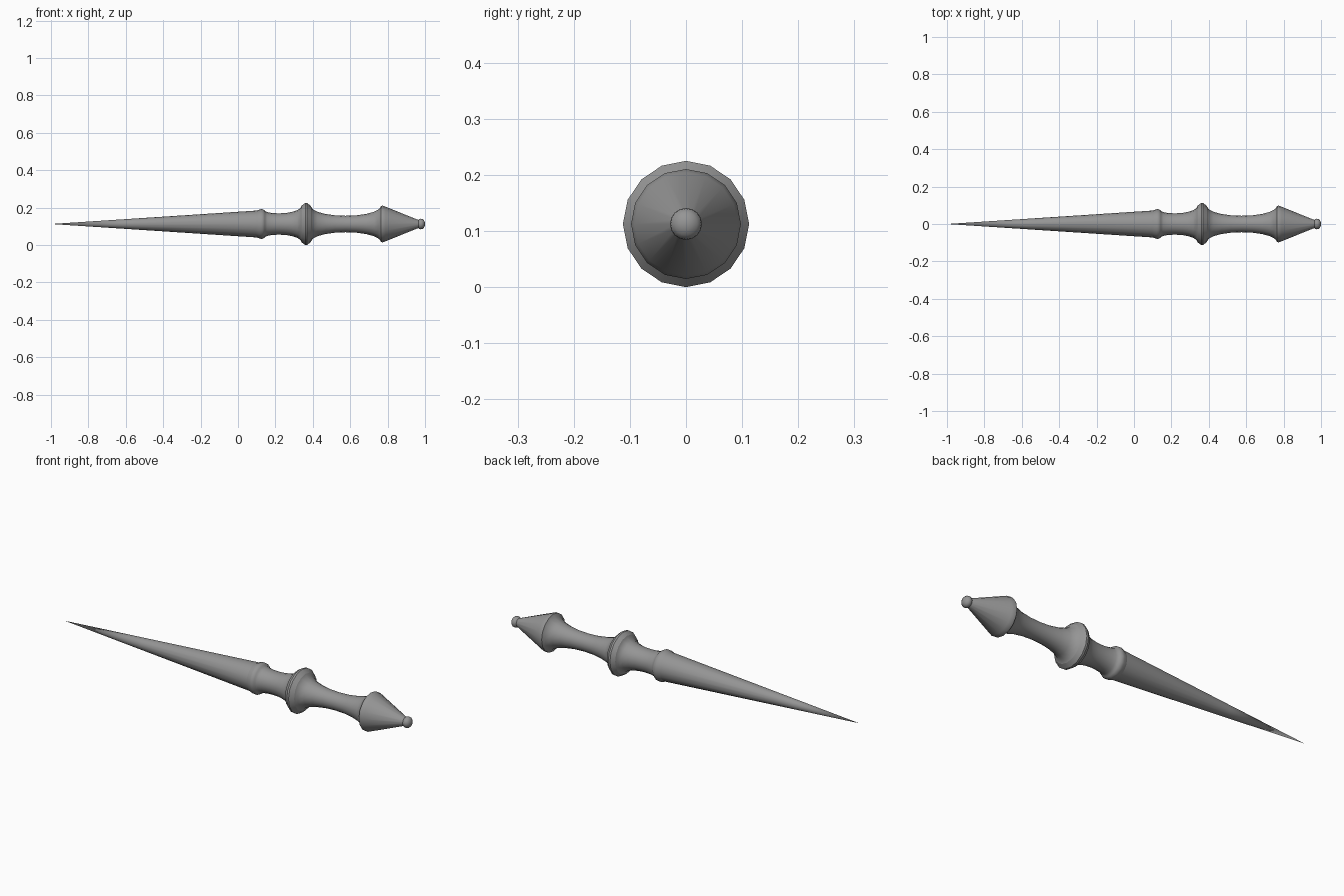
import bpy
import bmesh
from math import cos, sin, pi, radians

SIDES = 16
AXIS_Z = 0.1125

if "Cube" in bpy.data.objects:
    bpy.data.objects.remove(bpy.data.objects["Cube"], do_unlink=True)

grey = bpy.data.materials.new("dark_grey")
grey.use_nodes = True
colour = (0.3, 0.3, 0.3, 1)
grey.diffuse_color = colour
grey.node_tree.nodes["Principled BSDF"].inputs["Base Color"].default_value = colour


def hollow(start, middle, end, steps=5):
    """Concave neck: two quarter sweeps down to the waist and back up."""
    points = []
    for a, b, flip in ((start, middle, False), (middle, end, True)):
        for i in range(steps + 1):
            t = i / steps * pi / 2
            # sweep steep at the outer rim and level at the waist
            fx, fr = (sin(t), 1 - cos(t)) if flip else (1 - cos(t), sin(t))
            points.append((a[0] + (b[0] - a[0]) * fx, a[1] + (b[1] - a[1]) * fr))
    return points[:steps] + points[steps + 1:]


def lathe(name, profile):
    """Turn (x, radius) points about the long axis; zero radius makes a tip."""
    bm = bmesh.new()
    rings = []
    for x, r in profile:
        count = SIDES if r > 0 else 1
        rings.append([bm.verts.new((x, r * sin(2 * pi * i / SIDES),
                                    AXIS_Z + r * cos(2 * pi * i / SIDES)))
                      for i in range(count)])
    for a, b in zip(rings, rings[1:]):
        for i in range(SIDES):
            j = (i + 1) % SIDES
            corners = [a[i % len(a)], a[j % len(a)], b[j % len(b)], b[i % len(b)]]
            bm.faces.new(list(dict.fromkeys(corners)))
    # close the hidden ends
    for ring in (rings[0], rings[-1]):
        if len(ring) > 1:
            bm.faces.new(ring)
    bmesh.ops.recalc_face_normals(bm, faces=bm.faces)
    mesh = bpy.data.meshes.new(name)
    bm.to_mesh(mesh)
    bm.free()
    mesh.materials.append(grey)
    obj = bpy.data.objects.new(name, mesh)
    bpy.context.collection.objects.link(obj)
    bpy.ops.object.select_all(action="DESELECT")
    obj.select_set(True)
    bpy.context.view_layer.objects.active = obj
    bpy.ops.object.shade_smooth_by_angle(angle=radians(35))


# Long tapering spike
lathe("spike", [(-1, 0), (-0.54, 0.03), (0.1, 0.072)])

# Beaded collar and short neck up to the guard
lathe("collar_and_neck", [(0.1, 0.072), (0.12, 0.079), (0.132, 0.079)]
      + hollow((0.142, 0.073), (0.22, 0.057), (0.34, 0.098)))

# Flared guard ring
lathe("guard", [(0.34, 0.098), (0.36, 0.1125), (0.37, 0.1125), (0.39, 0.095)])

# Waisted grip
lathe("grip", hollow((0.39, 0.095), (0.575, 0.044), (0.765, 0.097)))

# Conical pommel
lathe("pommel", [(0.765, 0.097), (0.775, 0.098), (0.79, 0.092), (0.968, 0.02)])

# Small rounded end knob
lathe("end_knob", [(0.962, 0.018), (0.967, 0.025), (0.976, 0.0285),
                   (0.986, 0.027), (0.994, 0.02), (0.999, 0.01), (1, 0)])
